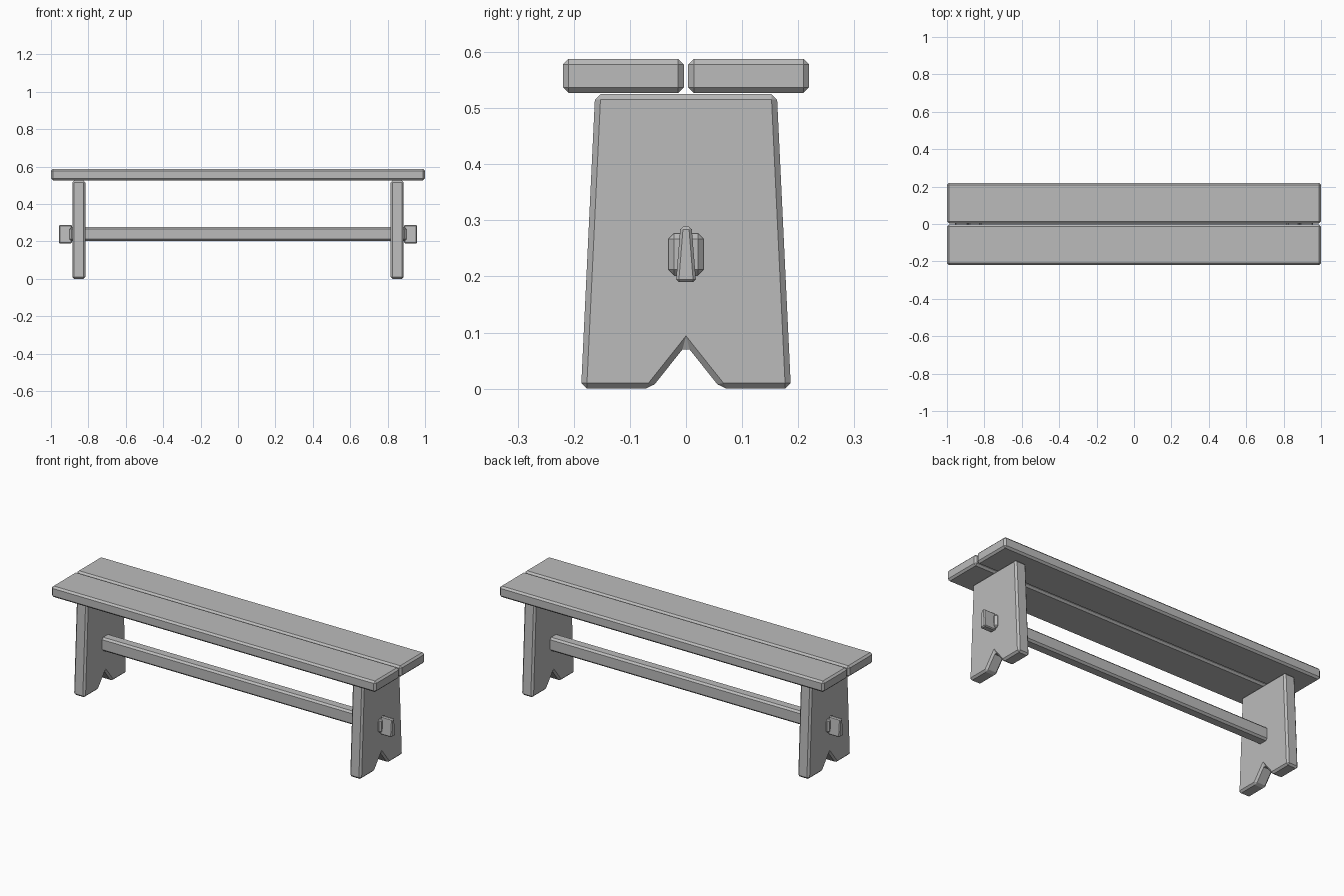
import bpy, bmesh

if "Cube" in bpy.data.objects:
    bpy.data.objects.remove(bpy.data.objects["Cube"])

wood = bpy.data.materials.new("plain grey")
wood.diffuse_color = (0.5, 0.5, 0.5, 1)
wood.use_nodes = True
wood.node_tree.nodes["Principled BSDF"].inputs["Base Color"].default_value = wood.diffuse_color


def prism(name, profile, x0, x1, bevel):
    """Extrude a (y, z) profile from x0 to x1 and chamfer every edge."""
    bm = bmesh.new()
    face = bm.faces.new([bm.verts.new((x0, y, z)) for y, z in profile])
    ext = bmesh.ops.extrude_face_region(bm, geom=[face])
    verts = [v for v in ext["geom"] if isinstance(v, bmesh.types.BMVert)]
    bmesh.ops.translate(bm, verts=verts, vec=(x1 - x0, 0, 0))
    bmesh.ops.recalc_face_normals(bm, faces=bm.faces)
    mesh = bpy.data.meshes.new(name)
    bm.to_mesh(mesh)
    bm.free()
    mesh.materials.append(wood)
    ob = bpy.data.objects.new(name, mesh)
    bpy.context.collection.objects.link(ob)
    mod = ob.modifiers.new("chamfer", 'BEVEL')
    mod.width = bevel
    mod.segments = 1
    mod.limit_method = 'NONE'
    mod.use_clamp_overlap = False
    return ob


def rect(y0, y1, z0, z1):
    return [(y0, z0), (y1, z0), (y1, z1), (y0, z1)]


# two seat planks with a narrow gap
prism("front_seat_plank", rect(-0.219, -0.004, 0.527, 0.588), -1, 1, 0.01)
prism("back_seat_plank", rect(0.004, 0.219, 0.527, 0.588), -1, 1, 0.01)

# stretcher running through both legs
prism("stretcher", rect(-0.031, 0.031, 0.202, 0.277), -0.9, 0.9, 0.01)

# tapered board legs with a notched foot, and the locking wedges outside them
leg = [(-0.187, 0), (-0.062, 0), (0, 0.078), (0.062, 0), (0.187, 0),
       (0.162, 0.525), (-0.162, 0.525)]
wedge = [(-0.018, 0.19), (0.018, 0.19), (0.01, 0.289), (-0.01, 0.289)]
for side, s in (("left", -1), ("right", 1)):
    prism(side + "_leg", leg, s * 0.816, s * 0.886, 0.01)
    prism(side + "_wedge", wedge, s * 0.888, s * 0.958, 0.005)
